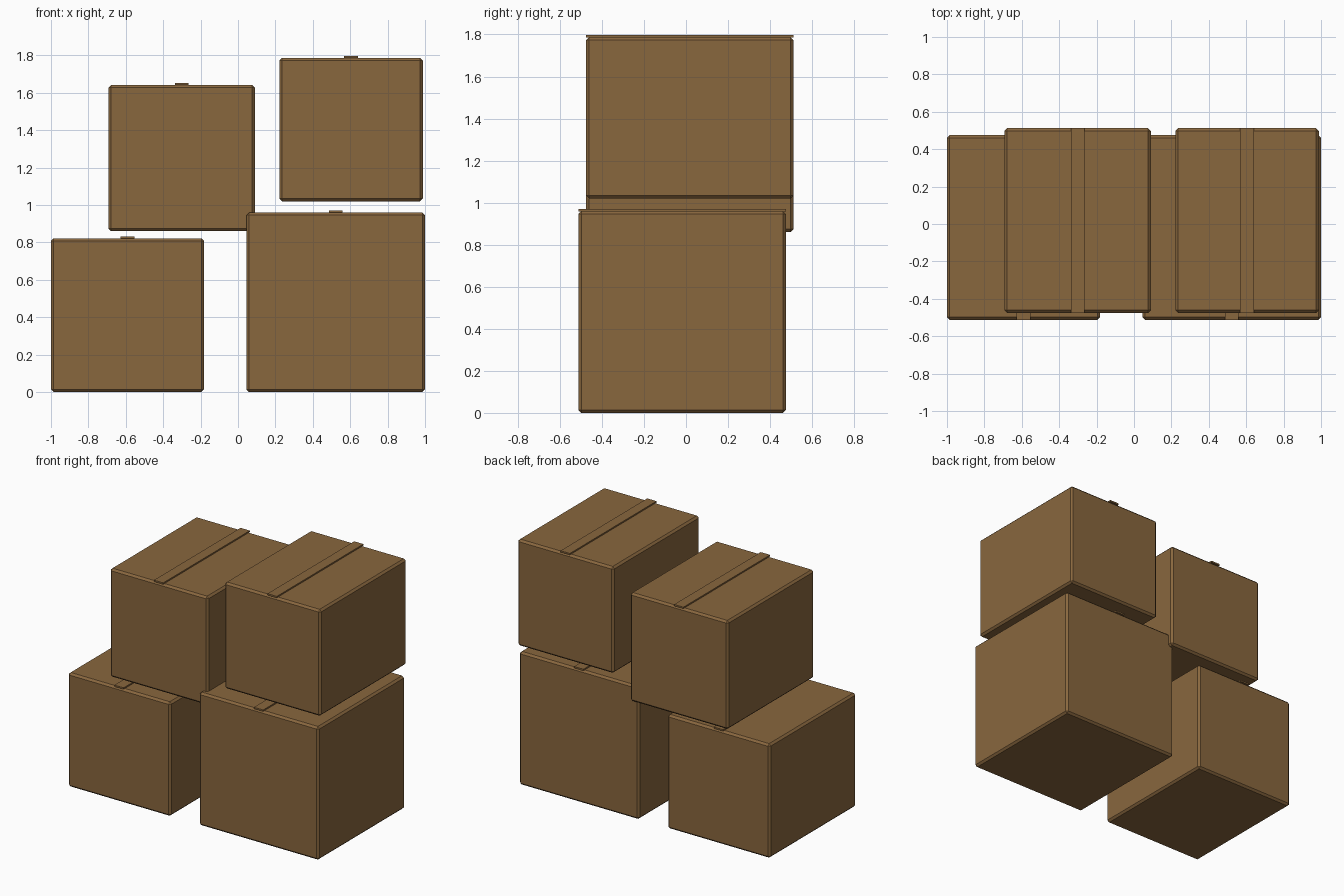
import bpy, bmesh
from mathutils import Matrix, Vector

if "Cube" in bpy.data.objects:
    bpy.data.objects.remove(bpy.data.objects["Cube"])

cardboard = bpy.data.materials.new("cardboard brown")
cardboard.diffuse_color = (0.25, 0.135, 0.048, 1.0)
cardboard.use_nodes = True
cardboard.node_tree.nodes["Principled BSDF"].inputs["Base Color"].default_value = cardboard.diffuse_color


def block(name, lo, hi, bevel=0.0):
    """Axis-aligned box between two corners, with optional chamfered edges."""
    lo, hi = Vector(lo), Vector(hi)
    bm = bmesh.new()
    bmesh.ops.create_cube(bm, size=1.0, matrix=Matrix.Translation((lo + hi) / 2)
                          @ Matrix.Diagonal((*(hi - lo), 1.0)))
    if bevel:
        bmesh.ops.bevel(bm, geom=bm.edges[:], offset=bevel, segments=1,
                        affect='EDGES')
    mesh = bpy.data.meshes.new(name)
    bm.to_mesh(mesh)
    bm.free()
    mesh.materials.append(cardboard)
    obj = bpy.data.objects.new(name, mesh)
    bpy.context.collection.objects.link(obj)
    return obj


# name, x range, y range, z range
boxes = [
    ("lower_left", (-1.0, -0.182), (-0.512, 0.475), (0.0, 0.822)),
    ("lower_right", (0.045, 1.0), (-0.512, 0.475), (0.0, 0.96)),
    ("upper_left", (-0.692, 0.09), (-0.475, 0.512), (0.86, 1.642)),
    ("upper_right", (0.222, 0.988), (-0.475, 0.512), (1.02, 1.787)),
]

for name, (x0, x1), (y0, y1), (z0, z1) in boxes:
    # Cardboard box with chamfered edges
    block(name + "_box", (x0, y0, z0), (x1, y1, z1), 0.014)
    # Tape strip along the lid seam
    xm = (x0 + x1) / 2
    block(name + "_tape", (xm - 0.037, y0, z1 - 0.001), (xm + 0.037, y1, z1 + 0.01))
